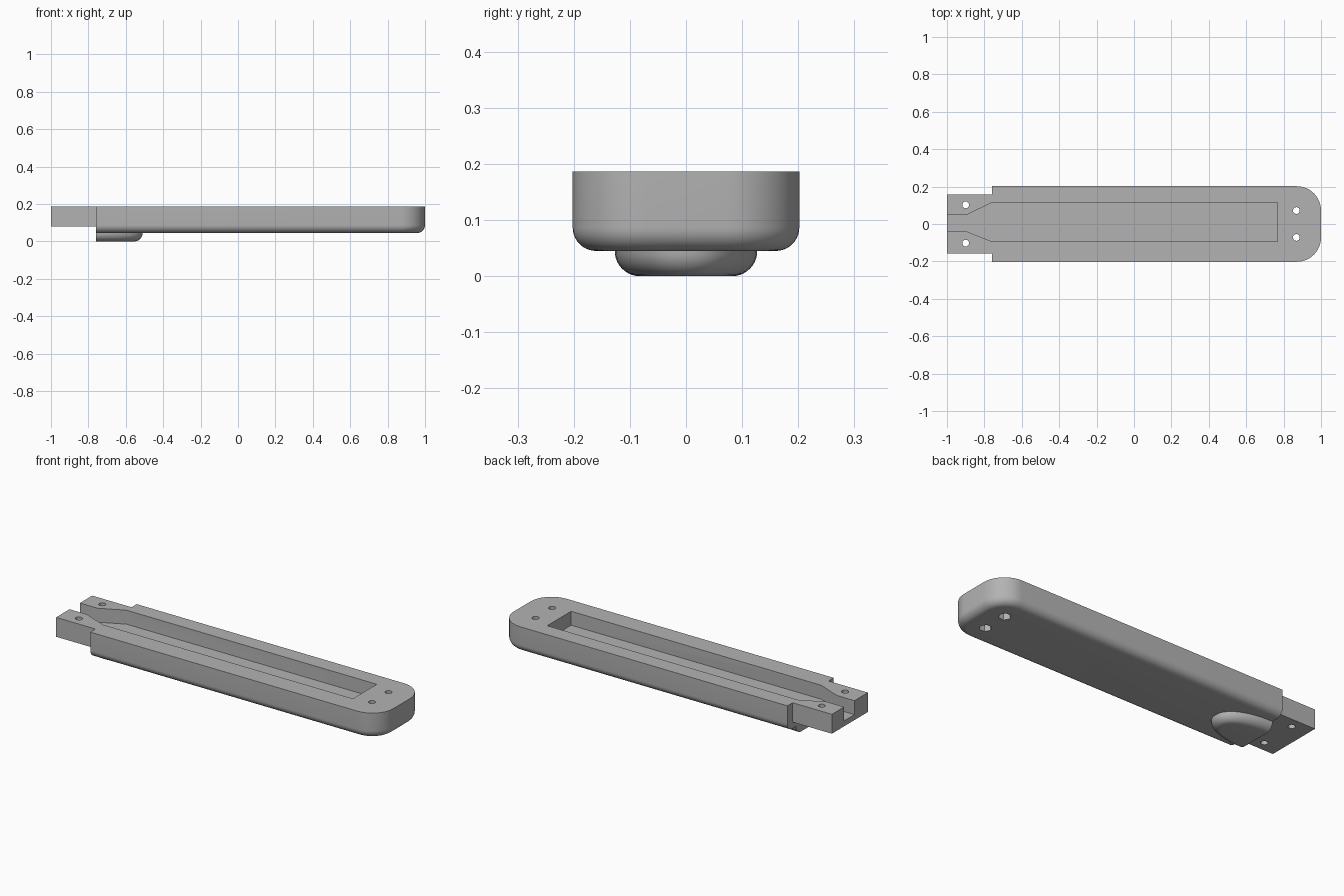
import bpy, bmesh, math

if "Cube" in bpy.data.objects:
    bpy.data.objects.remove(bpy.data.objects["Cube"])

grey = bpy.data.materials.new("plain grey")
grey.use_nodes = True
GREY = (0.45, 0.45, 0.45, 1)
grey.diffuse_color = GREY
grey.node_tree.nodes["Principled BSDF"].inputs["Base Color"].default_value = GREY

TOP, BELLY, JOINT = 0.187, 0.045, -0.76
HALF_W = 0.202
STEPS = 10


def loft(name, layers):
    """Solid skinned through a stack of (outline, z) layers."""
    bm = bmesh.new()
    rings = [[bm.verts.new((x, y, z)) for x, y in pts] for pts, z in layers]
    n = len(rings[0])
    for low, high in zip(rings, rings[1:]):
        for i in range(n):
            j = (i + 1) % n
            bm.faces.new((low[i], low[j], high[j], high[i]))
    bm.faces.new(rings[0][::-1])
    bm.faces.new(rings[-1])
    bmesh.ops.recalc_face_normals(bm, faces=bm.faces)
    mesh = bpy.data.meshes.new(name)
    bm.to_mesh(mesh)
    bm.free()
    mesh.materials.append(grey)
    obj = bpy.data.objects.new(name, mesh)
    bpy.context.collection.objects.link(obj)
    return obj


def prism(name, pts, z0, z1):
    return loft(name, [(pts, z0), (pts, z1)])


def ngon(x, y, r, sides):
    return [(x + r * math.cos(math.tau * i / sides), y + r * math.sin(math.tau * i / sides))
            for i in range(sides)]


def fillet_layers(outline, z, r):
    """Quarter-round lower edge for an outline that takes an inset."""
    angles = [math.pi / 2 * i / STEPS for i in range(STEPS + 1)]
    return [(outline(r * (1 - math.sin(a))), z + r * (1 - math.cos(a))) for a in angles]


def body_outline(inset):
    """Square at the joint end, round corners at the far end."""
    r, w = 0.13, HALF_W - inset
    arc = [math.pi / 2 * i / 12 for i in range(13)]
    right = [(1 - r + (r - inset) * math.sin(a), -HALF_W + r - (r - inset) * math.cos(a))
             for a in arc]
    left = [(x, -y) for x, y in reversed(right)]
    return [(JOINT, -w)] + right + left + [(JOINT, w)]


def bump_outline(inset):
    """Half superellipse pointing towards the round end."""
    length, w, p = 0.25 - inset, 0.127 - inset, 2 / 2.2
    pts = []
    for i in range(33):
        a = math.pi * (i / 32 - 0.5)
        s = math.sin(a)
        pts.append((JOINT + length * max(math.cos(a), 0) ** p,
                    math.copysign(w * abs(s) ** p, s)))
    return pts


def boolean(target, tool, operation):
    mod = target.modifiers.new(tool.name, "BOOLEAN")
    mod.operation, mod.solver, mod.object = operation, "EXACT", tool
    bpy.context.view_layer.objects.active = target
    bpy.ops.object.modifier_apply(modifier=mod.name)
    bpy.data.objects.remove(tool)


# Main tray body with the narrower tongue
body = loft("tray_body", fillet_layers(body_outline, BELLY, 0.042) + [(body_outline(0), TOP)])
tongue = prism("tongue", [(-1, -0.157), (-0.7, -0.157), (-0.7, 0.157), (-1, 0.157)], 0.08, TOP)
boolean(body, tongue, "UNION")

# Long channel that narrows through the tongue
channel = [(-1.1, -0.04), (-0.893, -0.04), (JOINT, -0.094), (0.767, -0.094),
           (0.767, 0.114), (JOINT, 0.114), (-0.893, 0.05), (-1.1, 0.05)]
boolean(body, prism("channel_cutter", channel, 0.11, 0.3), "DIFFERENCE")

# Screw holes, with hexagonal nut pockets under the round end
for side in (-1, 1):
    boolean(body, prism("tongue_hole", ngon(-0.9, side * 0.102, 0.018, 20), -0.1, 0.3), "DIFFERENCE")
    boolean(body, prism("end_hole", ngon(0.868, side * 0.072, 0.018, 20), -0.1, 0.3), "DIFFERENCE")
    boolean(body, prism("nut_pocket", ngon(0.868, side * 0.072, 0.032, 6), -0.1, 0.09), "DIFFERENCE")

# Rounded rest under the joint
bump = loft("underside_bump", fillet_layers(bump_outline, 0, BELLY))

for obj in (body, bump):
    bpy.ops.object.select_all(action="DESELECT")
    obj.select_set(True)
    bpy.context.view_layer.objects.active = obj
    bpy.ops.object.shade_smooth_by_angle(angle=math.radians(30))
